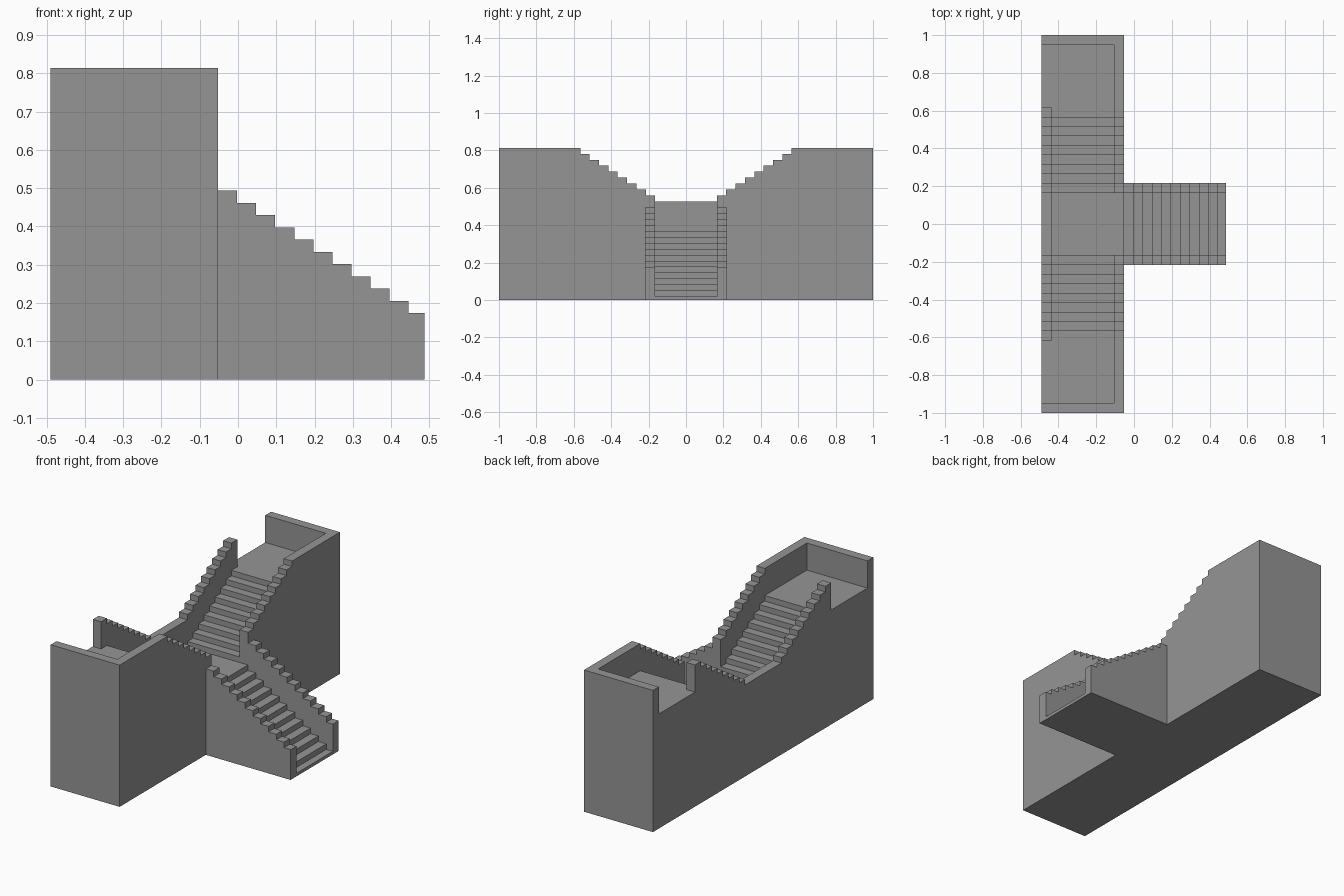
import bpy
import bmesh

cube = bpy.data.objects.get("Cube")
if cube:
    bpy.data.objects.remove(cube, do_unlink=True)

# Shared dimensions
RISE, RUN = 0.032, 0.05
LANDING, PARAPET = 0.37, 0.156
BACK, FRONT, WALL = -0.49, -0.052, 0.053
HALF = 0.165            # half width of the walkway
FOOT = 0.487            # foot of the front flight
UP_STEPS, DOWN_STEPS = 9, 11

stone = bpy.data.materials.new("grey stone")
stone.use_nodes = True
stone.diffuse_color = (0.3, 0.3, 0.3, 1)
stone.node_tree.nodes["Principled BSDF"].inputs["Base Color"].default_value = (0.3, 0.3, 0.3, 1)


def outline(steps, end):
    """Top line of a stepped profile, from (start, height) pairs."""
    points = []
    for i, (start, height) in enumerate(steps):
        stop = steps[i + 1][0] if i + 1 < len(steps) else end
        points += [(start, height), (stop, height)]
    return points


def extrude(name, points, low, high, axis):
    """Solid from a profile (position, z), extruded along the x or y axis."""
    def place(p, depth):
        return (depth, p[0], p[1]) if axis == "x" else (p[0], depth, p[1])

    points = [(points[0][0], 0)] + points + [(points[-1][0], 0)]
    bm = bmesh.new()
    face = bm.faces.new([bm.verts.new(place(p, low)) for p in points])
    result = bmesh.ops.extrude_face_region(bm, geom=[face])
    moved = [v for v in result["geom"] if isinstance(v, bmesh.types.BMVert)]
    bmesh.ops.translate(bm, verts=moved, vec=[high - low if a == axis else 0 for a in "xyz"])
    bmesh.ops.recalc_face_normals(bm, faces=bm.faces)
    mesh = bpy.data.meshes.new(name)
    bm.to_mesh(mesh)
    bm.free()
    mesh.materials.append(stone)
    obj = bpy.data.objects.new(name, mesh)
    bpy.context.collection.objects.link(obj)


def both_ways(steps):
    """Mirror a stepped half profile about y = 0."""
    half = outline(steps, 1)
    return [(-y, z) for y, z in reversed(half[1:])] + half[1:]


def climbing(lift):
    return [(HALF + i * RUN, LANDING + lift + (i + 1) * RISE) for i in range(UP_STEPS)]


def descending(lift):
    return [(FRONT + i * RUN * 0.995, LANDING + lift - (i + 1) * RISE) for i in range(DOWN_STEPS)]


treads, rails = climbing(0), climbing(PARAPET)
upper_floor, top = treads[-1][1], rails[-1][1]

# Twin flights, landings and end walls
extrude("side_flights", both_ways([(0, LANDING)] + treads + [(1 - WALL, top)]),
        BACK + WALL, FRONT - WALL, "x")

# Back parapet, open beside the upper landings
extrude("back_parapet",
        both_ways([(0, LANDING + PARAPET)] + rails + [(0.618, upper_floor), (1 - WALL, top)]),
        BACK, BACK + WALL, "x")

# Front parapet, open at the top of the front flight
extrude("front_parapet", both_ways([(0, LANDING)] + rails), FRONT - WALL, FRONT, "x")

# Front flight and its stepped side walls
extrude("front_flight", outline(descending(0), FOOT), -HALF, HALF, "y")
for side, inner in (("left", HALF), ("right", -HALF - WALL)):
    extrude(side + "_flight_wall", outline(descending(PARAPET), FOOT), inner, inner + WALL, "y")
